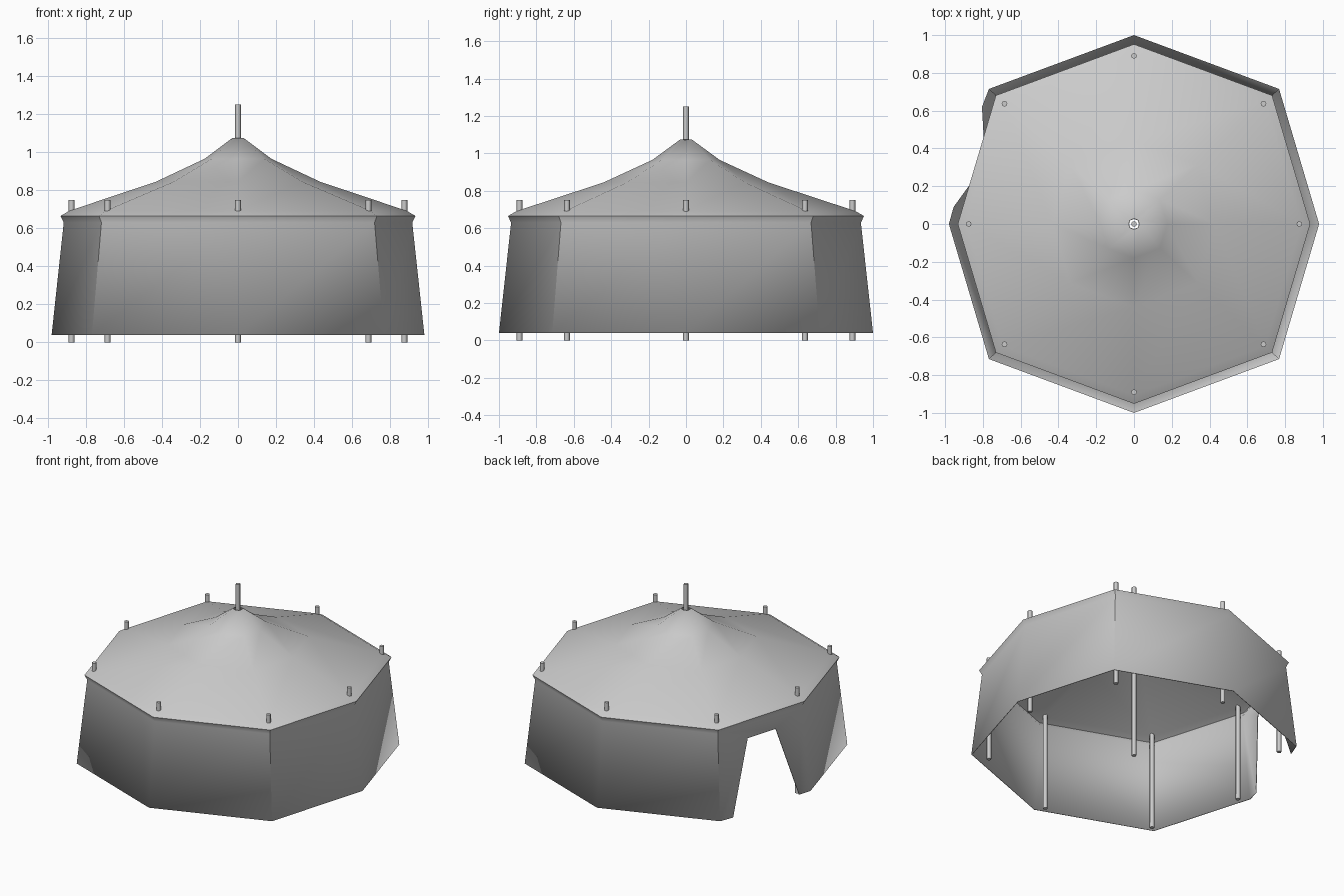
import bpy, bmesh, math

if "Cube" in bpy.data.objects:
    bpy.data.objects.remove(bpy.data.objects["Cube"])

# Octagonal footprint, counter-clockwise, and (scale, height) rings of the canvas
FOOT = [(0.98, 0), (0.768, 0.715), (0, 1), (-0.768, 0.715),
        (-0.98, 0), (-0.768, -0.715), (0, -1), (0.768, -0.715)]
RINGS = [(1.0, 0.04), (0.935, 0.63), (0.952, 0.665), (0.905, 0.692),
         (0.44, 0.845), (0.18, 0.965), (0.03, 1.075)]
DOOR_SIDE = 3


def finish(name, bm):
    mesh = bpy.data.meshes.new(name)
    bm.to_mesh(mesh)
    bm.free()
    obj = bpy.data.objects.new(name, mesh)
    bpy.context.collection.objects.link(obj)
    return obj


def smooth(obj, angle):
    bpy.ops.object.select_all(action='DESELECT')
    obj.select_set(True)
    bpy.context.view_layer.objects.active = obj
    bpy.ops.object.shade_smooth_by_angle(angle=math.radians(angle))


# Canvas: walls, rim and swept roof
bm = bmesh.new()
loops = [[bm.verts.new((x * s, y * s, z)) for x, y in FOOT] for s, z in RINGS]
for r in range(len(loops) - 1):
    lo, hi = loops[r], loops[r + 1]
    for i in range(8):
        j = (i + 1) % 8
        if r == 0 and i == DOOR_SIDE:
            # Doorway: a tapered opening framed by three faces
            d = [bm.verts.new(p) for p in ((-0.805, 0.62, 0.04), (-0.795, 0.442, 0.533),
                                           (-0.861, 0.22, 0.533), (-0.955, 0.09, 0.04))]
            bm.faces.new((lo[i], d[0], d[1], hi[i]))
            bm.faces.new((hi[i], d[1], d[2], hi[j]))
            bm.faces.new((d[3], lo[j], hi[j], d[2]))
        else:
            bm.faces.new((lo[i], lo[j], hi[j], hi[i]))
canvas = finish("tent_canvas", bm)
smooth(canvas, 46)
thick = canvas.modifiers.new("cloth_thickness", 'SOLIDIFY')
thick.thickness = 0.006
thick.offset = -1


# Poles: one at each corner and a tall one in the centre
def pole(name, x, y, height, radius=0.015):
    bpy.ops.mesh.primitive_cylinder_add(vertices=8, radius=radius, depth=height,
                                        location=(x, y, height / 2))
    obj = bpy.context.object
    obj.name = name
    smooth(obj, 50)


for n, (x, y) in enumerate(FOOT):
    pole(f"corner_pole_{n + 1}", x * 0.893, y * 0.89, 0.75)
pole("centre_pole", 0, 0, 1.25)
